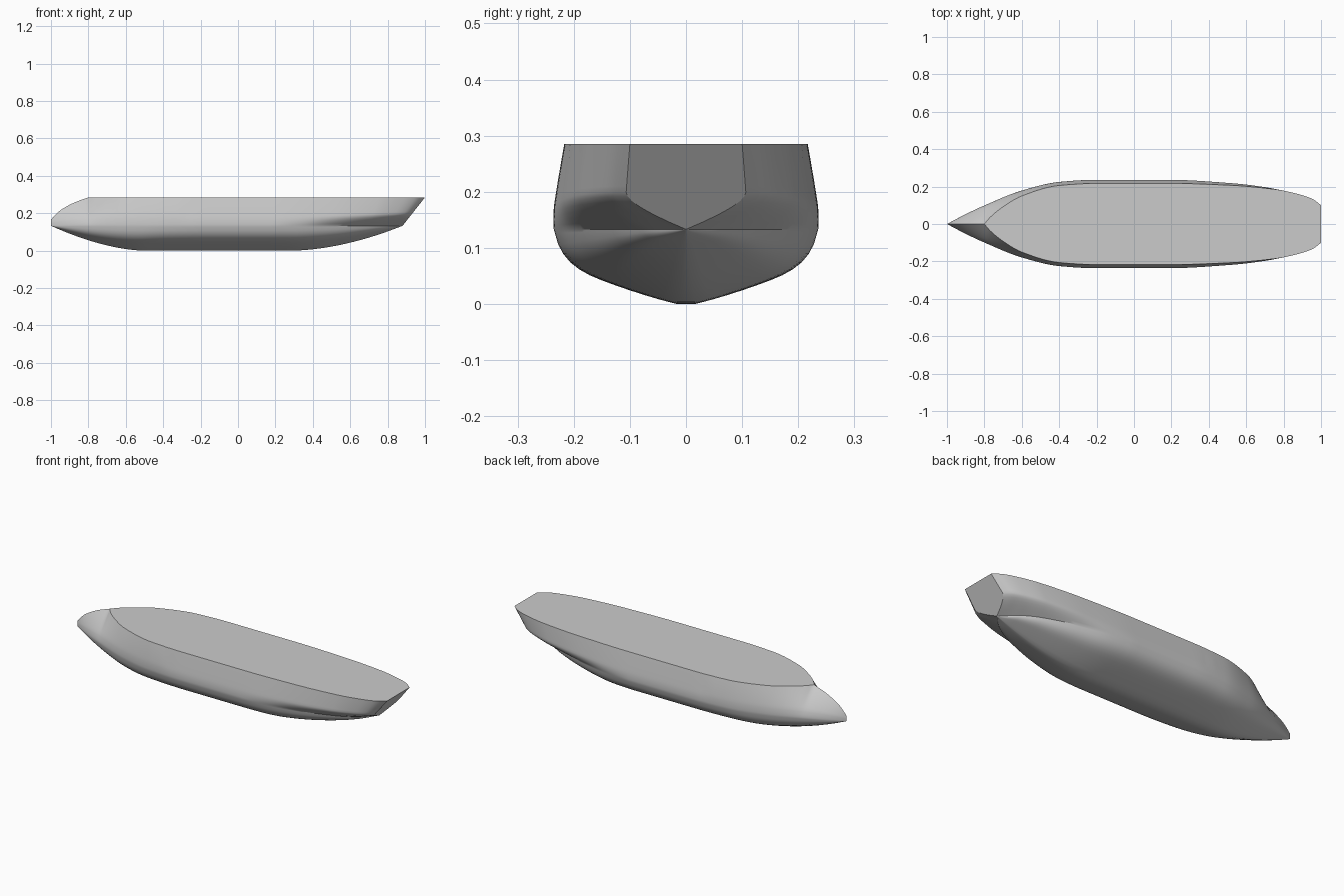
import bpy, bmesh, math

cube = bpy.data.objects.get("Cube")
if cube:
    bpy.data.objects.remove(cube, do_unlink=True)

DECK_Z, WATER_Z = 0.285, 0.133
BOW_X, DECK_TIP, STERN_X = -1.0, -0.8, 0.88


def curve(points):
    """Monotone cubic through (x, value) points."""
    xs, ys = zip(*points)
    d = [(ys[i + 1] - ys[i]) / (xs[i + 1] - xs[i]) for i in range(len(xs) - 1)]
    m = [d[0]]
    for a, b in zip(d, d[1:]):
        m.append(2 * a * b / (a + b) if a * b > 0 else 0)
    m.append(d[-1])

    def value(x):
        x = min(max(x, xs[0]), xs[-1])
        i = 0
        while i < len(d) - 1 and x > xs[i + 1]:
            i += 1
        h = xs[i + 1] - xs[i]
        t = (x - xs[i]) / h
        return (ys[i] * (1 + 2 * t) * (1 - t) ** 2 + m[i] * h * t * (1 - t) ** 2
                + ys[i + 1] * t * t * (3 - 2 * t) + m[i + 1] * h * t * t * (t - 1))
    return value


# Lines of the hull along its length
beam = curve([(-1, 0), (-.9, .053), (-.8, .1), (-.6, .18), (-.4, .226), (-.2, .238),
              (.2, .238), (.5, .222), (.7, .195), (.8, .165), (.85, .14), (.88, .108)])
deck = curve([(-.8, 0), (-.77, .035), (-.7, .092), (-.6, .15), (-.4, .206), (-.2, .217),
              (.2, .217), (.5, .207), (.7, .185), (.8, .157), (.85, .132), (.88, .1)])
water = curve([(.2, 1), (.35, .97), (.5, .88), (.7, .68), (.8, .47), (.88, 0)])
top = curve([(-1, .165), (-.96, .208), (-.88, .255), (-.8, DECK_Z)])
shoulder = curve([(-1, .145), (-.4, .155), (.2, .155), (.88, .178)])
bilge = curve([(0, 0), (.1, .04), (.6, .31), (.75, .42), (.88, .58), (.96, .78), (1, 1)])


def keel(x):
    if x < -.5:
        return WATER_Z * ((-.5 - x) / .5) ** 1.7
    return WATER_Z * (max(x - .28, 0) / (STERN_X - .28)) ** 1.8


def half_section(x):
    """Outline from keel to deck centre on one side."""
    b, d, zk, zt, zs = beam(x), deck(x), keel(x), top(x), shoulder(x)
    w = b * water(x) * .99
    flat = .016 * min(1, w / .2) * (1 - zk / WATER_Z)
    pts = [(0, zk)]
    # Bottom and bilge
    for i in range(13):
        f = math.sin(i / 12 * math.pi / 2)
        pts.append((flat + (w - flat) * f, zk + (WATER_Z - zk) * bilge(f)))
    # Rounded shoulder above the knuckle
    z_end = zs + .2 * (zt - zs)
    bulge = 1.35 if x < -.3 else 1.1
    y_end = d + (b - d) * (1 - .2 ** bulge)
    for i in range(1, 7):
        t = i / 6
        k = (1 - t) ** 2, 2 * t * (1 - t), t * t
        pts.append((k[0] * w + k[1] * b + k[2] * y_end,
                    k[0] * WATER_Z + k[1] * zs + k[2] * z_end))
    # Topside and deck
    for i in range(1, 9):
        t = .2 + .8 * i / 8
        pts.append((d + (b - d) * (1 - t ** bulge), zs + (zt - zs) * t))
    pts.append((0, zt))
    # Lean the stern back towards the raked transom
    rake = .12 * (max(x - .3, 0) / (STERN_X - .3)) ** 2
    return [(x + rake * max(z - WATER_Z, 0) / (DECK_Z - WATER_Z), y, z) for y, z in pts]


def span(a, b, n):
    return [a + (b - a) * i / n for i in range(n)]


stations = span(BOW_X, DECK_TIP, 14) + span(DECK_TIP, -.7, 10) + span(-.7, .7, 50)
stations += span(.7, STERN_X, 20) + [STERN_X]

# Loft one side, mirror it, then close the transom
bm = bmesh.new()
rows = [[bm.verts.new(p) for p in half_section(x)] for x in stations]
for r, s in zip(rows, rows[1:]):
    for i in range(len(r) - 1):
        bm.faces.new((r[i], s[i], s[i + 1], r[i + 1]))
bmesh.ops.mirror(bm, geom=bm.verts[:] + bm.edges[:] + bm.faces[:], axis='Y', merge_dist=-1)
bmesh.ops.remove_doubles(bm, verts=bm.verts[:], dist=.0002)
bmesh.ops.holes_fill(bm, edges=[e for e in bm.edges if e.is_boundary], sides=0)
bmesh.ops.recalc_face_normals(bm, faces=bm.faces[:])
mesh = bpy.data.meshes.new("hull")
bm.to_mesh(mesh)
bm.free()
hull = bpy.data.objects.new("hull", mesh)
bpy.context.collection.objects.link(hull)

# Plain grey paint
grey = bpy.data.materials.new("light_grey")
grey.use_nodes = True
color = (.6, .6, .6, 1)
grey.diffuse_color = color
grey.node_tree.nodes["Principled BSDF"].inputs["Base Color"].default_value = color
mesh.materials.append(grey)

bpy.ops.object.select_all(action='DESELECT')
hull.select_set(True)
bpy.context.view_layer.objects.active = hull
bpy.ops.object.shade_smooth_by_angle(angle=math.radians(30))
